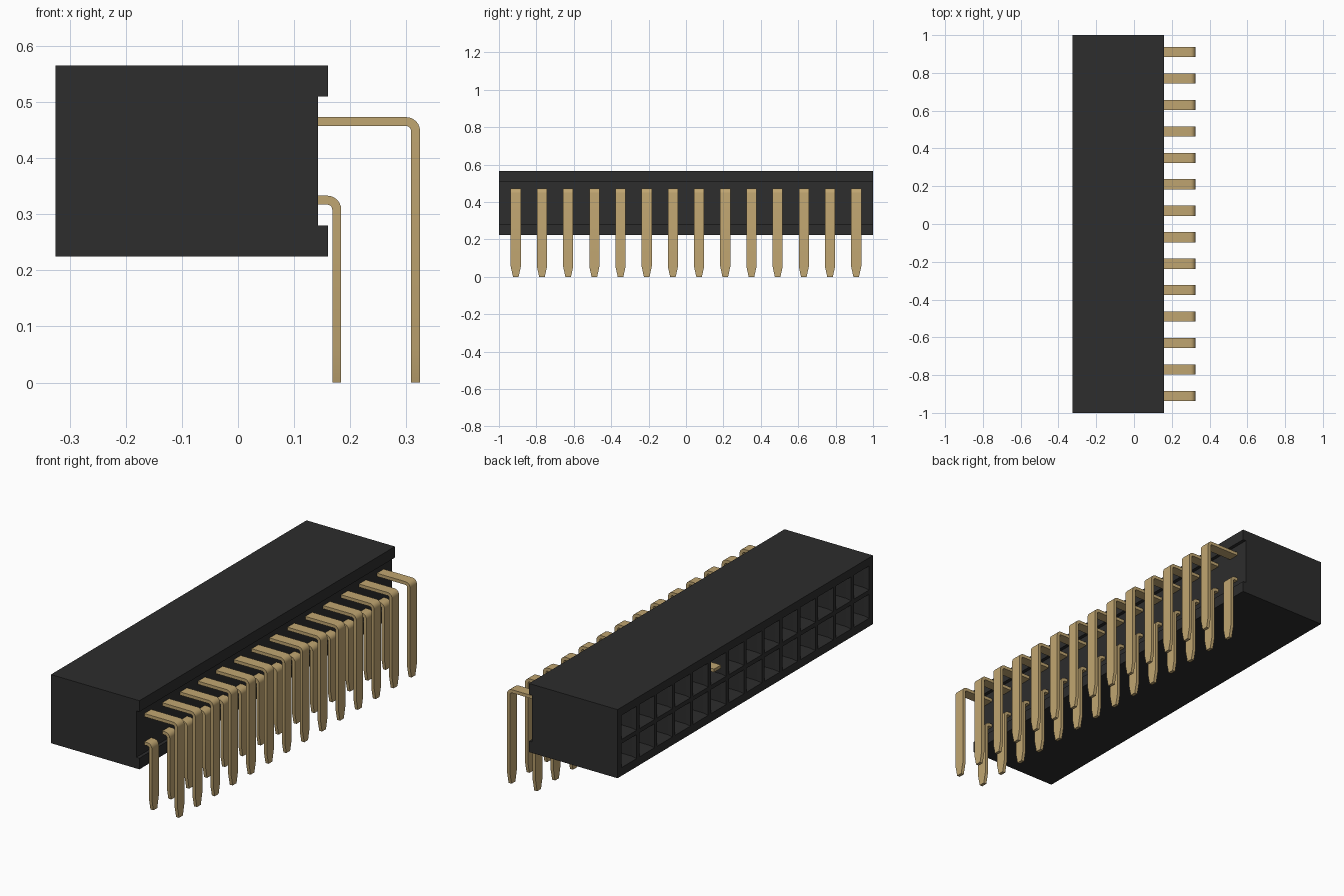
import bpy, bmesh
from math import sin, cos, pi
from mathutils import Vector

cube = bpy.data.objects.get("Cube")
if cube:
    bpy.data.objects.remove(cube)


def material(name, color):
    mat = bpy.data.materials.new(name)
    mat.use_nodes = True
    mat.diffuse_color = color
    bsdf = next(n for n in mat.node_tree.nodes if n.type == 'BSDF_PRINCIPLED')
    bsdf.inputs["Base Color"].default_value = color
    return mat


black = material("black plastic", (0.026, 0.026, 0.026, 1))
gold = material("gold metal", (0.53, 0.38, 0.165, 1))

PITCH, COUNT = 0.14, 14
LOW, HIGH = 0.325, 0.465          # heights of the two rows
FACE = -0.325                     # socket face
columns = [(i - (COUNT - 1) / 2) * PITCH for i in range(COUNT)]


def to_mesh(bm, name, mat):
    bmesh.ops.recalc_face_normals(bm, faces=bm.faces)
    mesh = bpy.data.meshes.new(name)
    bm.to_mesh(mesh)
    bm.free()
    mesh.materials.append(mat)
    return mesh


def place(name, mesh, y=0):
    obj = bpy.data.objects.new(name, mesh)
    obj.location.y = y
    bpy.context.collection.objects.link(obj)
    return obj


# Housing: grooved profile extruded along y
bm = bmesh.new()
profile = [(FACE, 0.225), (0.16, 0.225), (0.16, 0.28), (0.143, 0.28),
           (0.143, 0.51), (0.16, 0.51), (0.16, 0.565), (FACE, 0.565)]
cap = bm.faces.new([bm.verts.new((x, -1, z)) for x, z in profile])
ext = bmesh.ops.extrude_face_region(bm, geom=[cap])
bmesh.ops.translate(bm, vec=(0, 2, 0),
                    verts=[v for v in ext["geom"] if isinstance(v, bmesh.types.BMVert)])
bmesh.ops.recalc_face_normals(bm, faces=bm.faces)


def socket_faces():
    bm.normal_update()
    return [f for f in bm.faces if f.normal.x < -0.9]


def slice_face(point, normal):
    faces = socket_faces()
    geom = set(faces)
    for f in faces:
        geom.update(f.edges, f.verts)
    bmesh.ops.bisect_plane(bm, geom=list(geom), plane_co=point, plane_no=normal)


# Divide the socket face into cells
for i in range(COUNT + 1):
    slice_face((0, (i - COUNT / 2) * PITCH, 0), (0, 1, 0))
for z in (LOW - PITCH / 2, (LOW + HIGH) / 2, HIGH + PITCH / 2):
    slice_face((0, 0, z), (0, 0, 1))

# Sink each cell: rim, tapered lead-in, deep hole
cells = []
for f in socket_faces():
    c = f.calc_center_median()
    if abs(c.y) < COUNT / 2 * PITCH and min(abs(c.z - LOW), abs(c.z - HIGH)) < 0.02:
        cells.append(f)
for thickness, depth in ((0.015, 0), (0.015, -0.02), (0.001, -0.2)):
    bmesh.ops.inset_individual(bm, faces=cells, thickness=thickness, depth=depth)
place("housing", to_mesh(bm, "housing", black))


# Pins: flat strip bent down at a right angle, narrowing at the tip
def pin_mesh(name, start, x, z, half_width=0.027, half_thick=0.008, radius=0.017):
    rings = [(start, z, 0, half_width)]
    for k in range(7):
        a = k / 6 * pi / 2
        rings.append((x - radius + radius * sin(a), z - radius + radius * cos(a), a, half_width))
    rings += [(x, 0.055, pi / 2, half_width), (x, 0, pi / 2, 0.015)]
    bm = bmesh.new()
    loops = []
    for px, pz, a, w in rings:
        mid = Vector((px, 0, pz))
        out = Vector((sin(a), 0, cos(a))) * half_thick
        side = Vector((0, w, 0))
        loops.append([bm.verts.new(p) for p in
                      (mid + out + side, mid + out - side, mid - out - side, mid - out + side)])
    for a, b in zip(loops, loops[1:]):
        for k in range(4):
            n = (k + 1) % 4
            bm.faces.new((a[k], a[n], b[n], b[k]))
    bm.faces.new(loops[0])
    bm.faces.new(loops[-1])
    return to_mesh(bm, name, gold)


upper = pin_mesh("upper_pin", 0.1, 0.3165, HIGH)
lower = pin_mesh("lower_pin", 0.1, 0.176, LOW)
long_pin = pin_mesh("long_upper_pin", FACE + 0.005, 0.3165, HIGH)  # reaches the socket mouth
pins = []
for i, y in enumerate(columns):
    pins.append(place("upper_pin", long_pin if i == 8 else upper, y))
    pins.append(place("lower_pin", lower, y))

bpy.ops.object.select_all(action='DESELECT')
for p in (pins[0], pins[1], pins[16]):
    p.select_set(True)
bpy.context.view_layer.objects.active = pins[0]
bpy.ops.object.shade_smooth_by_angle(angle=pi / 6)
